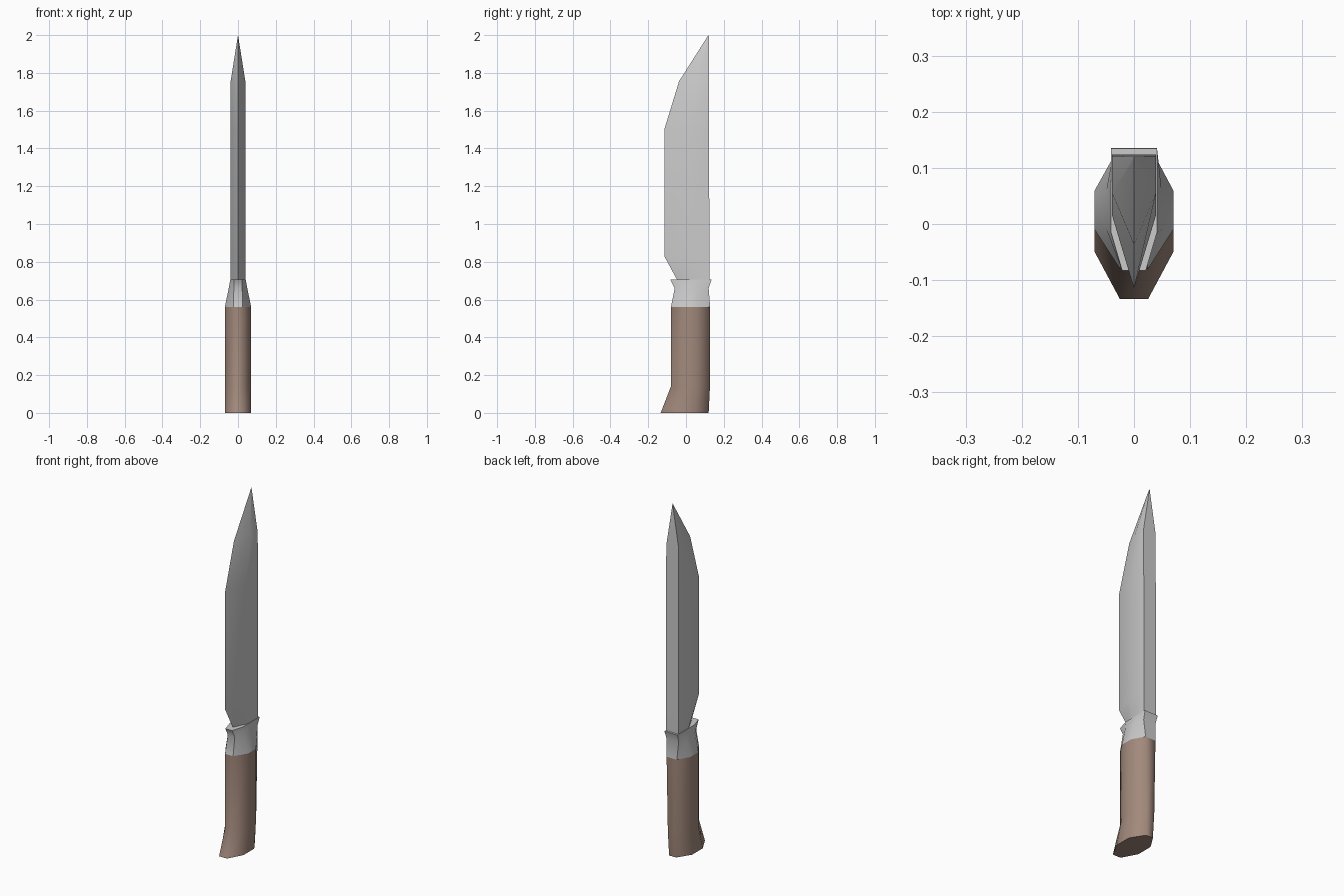
import bpy, bmesh
from math import radians

if "Cube" in bpy.data.objects:
    bpy.data.objects.remove(bpy.data.objects["Cube"])


def loft(name, rings, angle, material=None):
    """Bridge a stack of equal-sized rings and cap both ends."""
    bm = bmesh.new()
    loops = [[bm.verts.new(p) for p in ring] for ring in rings]
    n = len(loops[0])
    for a, b in zip(loops, loops[1:]):
        for i in range(n):
            j = (i + 1) % n
            bm.faces.new((a[i], a[j], b[j], b[i]))
    bm.faces.new(loops[0][::-1])
    bm.faces.new(loops[-1])
    bmesh.ops.remove_doubles(bm, verts=bm.verts[:], dist=0.0001)
    bmesh.ops.recalc_face_normals(bm, faces=bm.faces[:])
    mesh = bpy.data.meshes.new(name)
    bm.to_mesh(mesh)
    bm.free()
    obj = bpy.data.objects.new(name, mesh)
    bpy.context.collection.objects.link(obj)
    if material:
        mesh.materials.append(material)
    bpy.ops.object.select_all(action='DESELECT')
    obj.select_set(True)
    bpy.context.view_layer.objects.active = obj
    bpy.ops.object.shade_smooth_by_angle(angle=radians(angle))
    return obj


def octagon(z, front, side_front, side_back, back, width, front_w, back_w):
    half = [(front_w, front), (width, side_front), (width, side_back), (back_w, back)]
    return [(x, y, z) for x, y in half] + [(-x, y, z) for x, y in reversed(half)]


def blade_ring(z, edge, shoulder, spine, width):
    return [(0, edge, z), (width, shoulder, z), (width, spine, z),
            (-width, spine, z), (-width, shoulder, z)]


wood = bpy.data.materials.new("wood")
wood.diffuse_color = (0.36, 0.25, 0.20, 1)
wood.use_nodes = True
wood.node_tree.nodes["Principled BSDF"].inputs["Base Color"].default_value = wood.diffuse_color

# Wooden grip with a forward-hooked butt
loft("handle", [
    octagon(0.00, -0.134, -0.050, 0.045, 0.120, 0.07, 0.025, 0.022),
    octagon(0.14, -0.080, -0.010, 0.060, 0.127, 0.07, 0.025, 0.025),
    octagon(0.56, -0.080, -0.010, 0.060, 0.128, 0.07, 0.025, 0.032),
], 60, wood)

# Metal collar, pinched and flared into small guards
loft("collar", [
    octagon(0.56, -0.080, -0.010, 0.060, 0.128, 0.070, 0.025, 0.032),
    octagon(0.66, -0.060, -0.010, 0.062, 0.120, 0.049, 0.022, 0.038),
    octagon(0.705, -0.083, -0.015, 0.075, 0.135, 0.041, 0.021, 0.041),
], 50)

# Blade: flat spine, wedge-shaped edge, clipped point
loft("blade", [
    blade_ring(0.68, -0.035, 0.035, 0.123, 0.039),
    blade_ring(0.71, -0.050, 0.030, 0.124, 0.039),
    blade_ring(0.83, -0.115, 0.015, 0.124, 0.039),
    blade_ring(1.50, -0.115, 0.015, 0.122, 0.039),
    blade_ring(1.755, -0.037, 0.055, 0.121, 0.039),
    blade_ring(1.995, 0.1155, 0.118, 0.1205, 0.001),
    blade_ring(2.00, 0.119, 0.1195, 0.120, 0.0003),
], 40)
